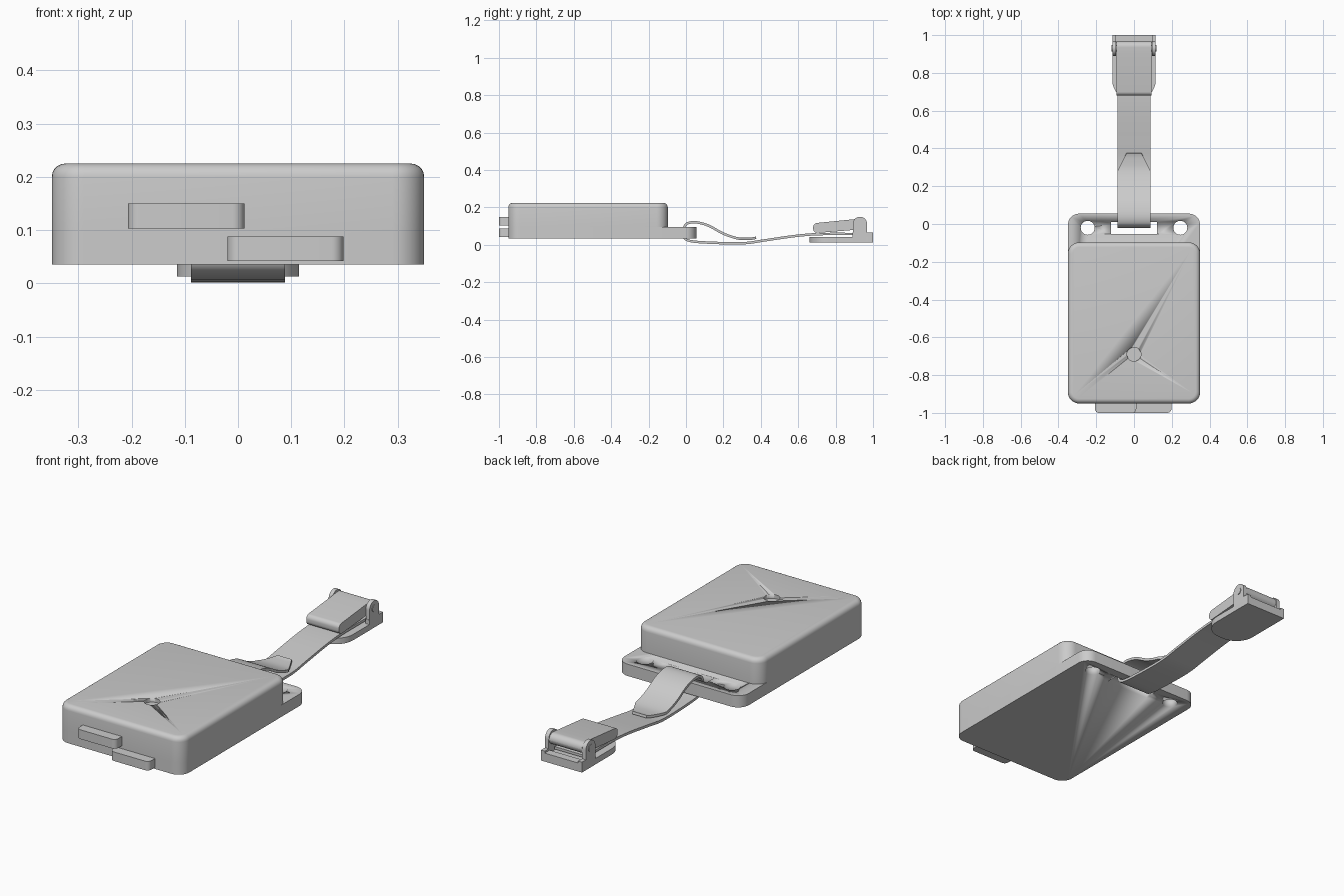
import bpy, bmesh, math
from mathutils import Vector

if "Cube" in bpy.data.objects:
    bpy.data.objects.remove(bpy.data.objects["Cube"])


def finish(name, bm, angle=35):
    bmesh.ops.recalc_face_normals(bm, faces=bm.faces)
    me = bpy.data.meshes.new(name)
    bm.to_mesh(me)
    bm.free()
    ob = bpy.data.objects.new(name, me)
    bpy.context.collection.objects.link(ob)
    bpy.ops.object.select_all(action='DESELECT')
    ob.select_set(True)
    bpy.context.view_layer.objects.active = ob
    bpy.ops.object.shade_smooth_by_angle(angle=math.radians(angle))
    return ob


def rounded(corners, seg=8):
    """Outline from (u, v, radius) corners, each with a tangent arc."""
    out, n = [], len(corners)
    for i, (u, v, r) in enumerate(corners):
        p = Vector((u, v))
        if r == 0:
            out.append(p)
            continue
        a = (Vector(corners[i - 1][:2]) - p).normalized()
        b = (Vector(corners[(i + 1) % n][:2]) - p).normalized()
        half = a.angle(b) / 2
        c = p + (a + b).normalized() * (r / math.sin(half))
        s = p + a * (r / math.tan(half)) - c
        e = p + b * (r / math.tan(half)) - c
        sweep = s.angle_signed(e)
        for k in range(seg + 1):
            t = -sweep * k / seg
            out.append(c + Vector((s.x * math.cos(t) - s.y * math.sin(t),
                                   s.x * math.sin(t) + s.y * math.cos(t))))
    return out


def rect(u0, u1, v0, v1, r0=0, r1=0):
    return rounded([(u0, v0, r0), (u1, v0, r0), (u1, v1, r1), (u0, v1, r1)])


def circle(u, v, r, n=32):
    return [Vector((u + r * math.cos(2 * math.pi * i / n),
                    v + r * math.sin(2 * math.pi * i / n))) for i in range(n)]


def prism(name, outline, lo, hi, axis='Z', top_bevel=0):
    bm = bmesh.new()
    place = (lambda p, w: (p.x, p.y, w)) if axis == 'Z' else (lambda p, w: (w, p.x, p.y))
    a = [bm.verts.new(place(p, lo)) for p in outline]
    b = [bm.verts.new(place(p, hi)) for p in outline]
    n = len(a)
    bm.faces.new(a)
    top = bm.faces.new(b)
    for i in range(n):
        bm.faces.new((a[i], a[(i + 1) % n], b[(i + 1) % n], b[i]))
    bmesh.ops.recalc_face_normals(bm, faces=bm.faces)
    if top_bevel:
        bmesh.ops.bevel(bm, geom=list(top.edges), offset=top_bevel, segments=5,
                        profile=0.5, affect='EDGES')
    return finish(name, bm)


def cut(target, outline, lo, hi):
    c = prism(target.name + "_cutter", outline, lo, hi)
    m = target.modifiers.new("cut", 'BOOLEAN')
    m.operation, m.object, m.solver = 'DIFFERENCE', c, 'EXACT'
    bpy.context.view_layer.objects.active = target
    bpy.ops.object.modifier_apply(modifier=m.name)
    bpy.data.objects.remove(c, do_unlink=True)


# Case: body with blind hole, standing on a base plate with holes and strap slot
body = prism("case_body", rect(-.35, .35, -.95, -.097, .06, .06), .095, .225, top_bevel=.025)
cut(body, circle(0, -.69, .037), .205, .3)
base = prism("base_plate", rect(-.35, .35, -.95, .055, .06, .06), .035, .095)
for x in (-.245, .245):
    cut(base, circle(x, -.02, .037), 0, .2)
cut(base, rect(-.123, .123, -.052, .01), 0, .2)

# Sliding tabs on the front
prism("upper_slider", rect(-.207, .012, -1, -.93, .022), .103, .15)
prism("lower_slider", rect(-.02, .198, -1, -.93, .022), .042, .088)

# Strap looped through the slot, with a tapered tip
path = [Vector(p) for p in (
    (.375, .038), (.345, .033), (.28, .034), (.2, .06), (.12, .103), (.05, .121),
    (.005, .113), (-.013, .085), (-.013, .05), (.01, .024), (.1, .013),
    (.3, .0085), (.42, .024), (.55, .043), (.65, .054), (.74, .058), (.93, .058))]
line = []
for i in range(len(path) - 1):
    p0, p1, p2 = path[max(i - 1, 0)], path[i], path[i + 1]
    p3 = path[min(i + 2, len(path) - 1)]
    for k in range(5):
        t = k / 5
        line.append(.5 * (2 * p1 + (p2 - p0) * t + (2 * p0 - 5 * p1 + 4 * p2 - p3) * t * t
                          + (3 * p1 - p0 - 3 * p2 + p3) * t ** 3))
line.append(path[-1])
bm = bmesh.new()
rings = []
for i, p in enumerate(line):
    d = (line[min(i + 1, len(line) - 1)] - line[max(i - 1, 0)]).normalized()
    nrm = Vector((-d.y, d.x)) * .0065
    w = min(.088, .04 + (.375 - p.x) * .5) if i < 20 else .088
    rings.append([bm.verts.new((x, p.x + s * nrm.x, p.y + s * nrm.y))
                  for x, s in ((-w, -1), (w, -1), (w, 1), (-w, 1))])
for a, b in zip(rings, rings[1:]):
    for j in range(4):
        bm.faces.new((a[j], a[(j + 1) % 4], b[(j + 1) % 4], b[j]))
bm.faces.new(rings[0])
bm.faces.new(rings[-1])
finish("strap", bm)

# Clip: bottom plate with rounded nose, rear step, ears, pin and lever
prism("clip_plate", rect(-.115, .115, .66, 1, .1), .013, .043)
prism("clip_rear_step", rect(-.095, .095, .96, 1), .04, .056)
for side, s in (("left", -1), ("right", 1)):
    lo, hi = sorted((s * .094, s * .115))
    prism(side + "_clip_ear", rect(.892, .968, .02, .15, 0, .0375), lo, hi, 'X')
    prism(side + "_clip_rail", rect(.89, 1, .03, .066), lo, hi, 'X')
prism("clip_pin", circle(.93, .112, .018, 24), -.118, .118, 'X')
prism("clip_lever", rounded([(.68, .062, .022), (.9, .08, .0), (.968, .085, .03),
                             (.968, .143, .03), (.9, .137, 0), (.68, .115, .022)]),
      -.092, .092, 'X')
